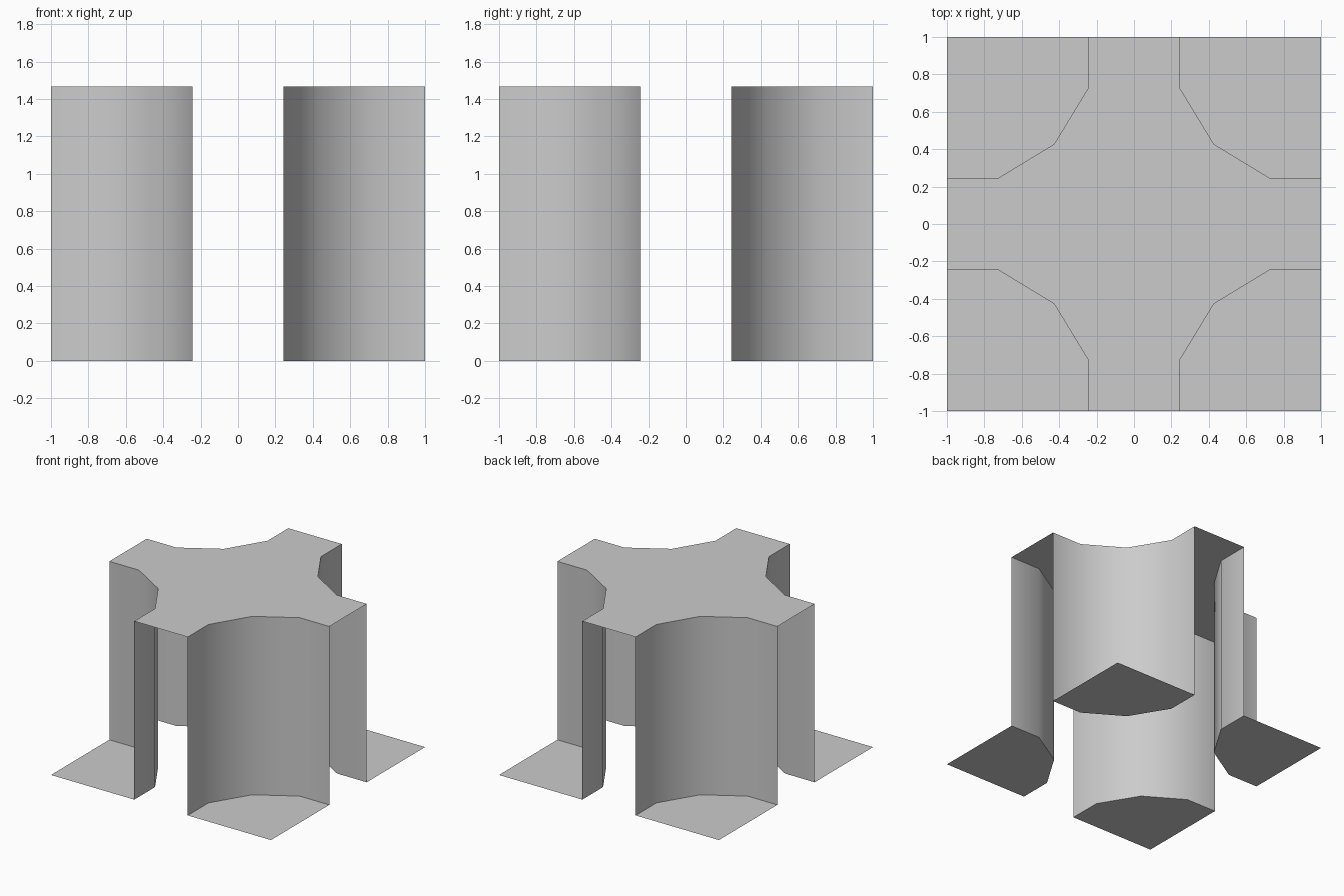
import bpy

if "Cube" in bpy.data.objects:
    bpy.data.objects.remove(bpy.data.objects["Cube"])

HEIGHT = 1.466
# plan outline of the notch in the +x +y corner
NOTCH = [(0.243, 1), (0.243, 0.73), (0.427, 0.427), (0.73, 0.243), (1, 0.243)]


def corner_outlines():
    """The notch turned by quarter turns, one per corner."""
    outlines = []
    pts = NOTCH
    for _ in range(4):
        outlines.append(pts)
        pts = [(y, -x) for x, y in pts]
    return outlines


def add_mesh(name, verts, faces, smooth=False):
    mesh = bpy.data.meshes.new(name)
    mesh.from_pydata(verts, [], faces)
    mesh.update()
    obj = bpy.data.objects.new(name, mesh)
    bpy.context.scene.collection.objects.link(obj)
    if smooth:
        mesh.polygons.foreach_set("use_smooth", [True] * len(mesh.polygons))
    return obj


corners = corner_outlines()

# cross-shaped plateau on top, as one upward-facing sheet
ring = [(x, y, HEIGHT) for outline in corners for x, y in outline]
add_mesh("plateau_top", ring, [list(range(len(ring)))[::-1]])

for label, outline in zip(("back_right", "front_right", "front_left", "back_left"), corners):
    n = len(outline)
    # smooth cliff wall facing the open corner
    verts = [(x, y, z) for z in (0, HEIGHT) for x, y in outline]
    faces = [(i + 1, i, i + n, i + 1 + n) for i in range(n - 1)]
    add_mesh("cliff_wall_" + label, verts, faces, smooth=True)

    # flat ground at the foot of the wall
    tip = (outline[-1][0] if abs(outline[-1][0]) == 1 else outline[0][0],
           outline[-1][1] if abs(outline[-1][1]) == 1 else outline[0][1])
    ground = [(x, y, 0) for x, y in outline + [tip]]
    add_mesh("ground_" + label, ground, [list(range(n + 1))])
